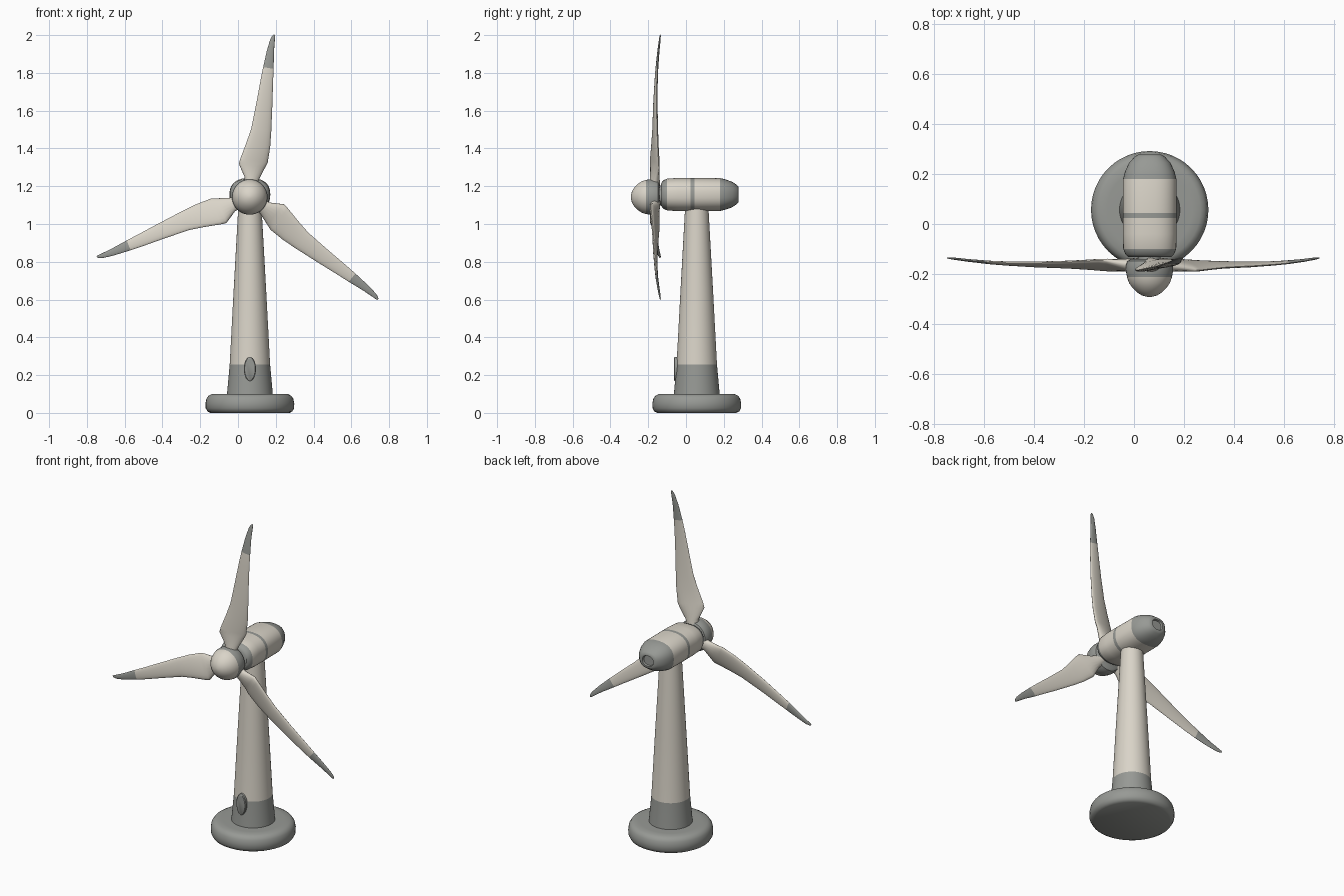
import bpy, bmesh, math
from mathutils import Matrix, Vector

if "Cube" in bpy.data.objects:
    bpy.data.objects.remove(bpy.data.objects["Cube"])

TOWER = Vector((0.063, 0.057, 0))
HUB = Vector((0.062, 0, 1.143))
TAU = math.tau


def material(name, rgb):
    m = bpy.data.materials.new(name)
    m.use_nodes = True
    m.diffuse_color = (*rgb, 1)
    bsdf = next(n for n in m.node_tree.nodes if n.type == 'BSDF_PRINCIPLED')
    bsdf.inputs["Base Color"].default_value = (*rgb, 1)
    bsdf.inputs["Roughness"].default_value = 0.7
    return m


CREAM = material("warm_white", (0.70, 0.66, 0.58))
GREY = material("stone_grey", (0.31, 0.32, 0.30))


def loft(name, rings, is_grey, angle=40):
    """Skin a list of rings, cap both ends; is_grey(face centre) picks the colour."""
    bm = bmesh.new()
    rows = [[bm.verts.new(p) for p in ring] for ring in rings]
    n = len(rows[0])
    for a, b in zip(rows, rows[1:]):
        for i in range(n):
            j = (i + 1) % n
            bm.faces.new((a[i], a[j], b[j], b[i]))
    bm.faces.new(rows[0])
    bm.faces.new(rows[-1])
    bmesh.ops.recalc_face_normals(bm, faces=bm.faces)
    for f in bm.faces:
        f.material_index = int(is_grey(f.calc_center_median()))
    mesh = bpy.data.meshes.new(name)
    bm.to_mesh(mesh)
    bm.free()
    mesh.materials.append(CREAM)
    mesh.materials.append(GREY)
    ob = bpy.data.objects.new(name, mesh)
    bpy.context.collection.objects.link(ob)
    bpy.ops.object.select_all(action='DESELECT')
    ob.select_set(True)
    bpy.context.view_layer.objects.active = ob
    bpy.ops.object.shade_smooth_by_angle(angle=math.radians(angle))
    return ob


def ring_z(r, z, n=48):
    return [(r * math.cos(TAU * i / n), r * math.sin(TAU * i / n), z) for i in range(n)]


def ring_y(w, h, y, power=2.0, n=40):
    """Superellipse ring around the y axis."""
    pts = []
    for i in range(n):
        c, s = math.cos(TAU * i / n), math.sin(TAU * i / n)
        pts.append((w * math.copysign(abs(c) ** (2 / power), c), y,
                    h * math.copysign(abs(s) ** (2 / power), s)))
    return pts


# Foundation and tower
base_profile = [(0.21, 0), (0.225, 0.008), (0.234, 0.025), (0.235, 0.05),
                (0.23, 0.075), (0.22, 0.09), (0.203, 0.099), (0.17, 0.101), (0.1, 0.101)]
base = loft("foundation", [ring_z(r, z) for r, z in base_profile], lambda c: True)
tower_profile = [(0.122, 0.09), (0.107, 0.255), (0.086, 0.65), (0.061, 1.1)]
tower = loft("tower", [ring_z(r, z) for r, z in tower_profile], lambda c: c.z < 0.255)
base.location = tower.location = TOWER

# Oval door at the foot of the tower
door = loft("door", [ring_y(0.028, 0.059, -0.064), ring_y(0.032, 0.064, -0.06),
                     ring_y(0.032, 0.064, 0)], lambda c: True)
door.location = (TOWER.x, 0, 0.233)

# Nacelle: half width, half height, y
nacelle_profile = [(0.086, 0.058, -0.132), (0.097, 0.074, -0.122), (0.106, 0.084, -0.1),
                   (0.108, 0.088, -0.04), (0.108, 0.088, 0.024), (0.108, 0.088, 0.044),
                   (0.107, 0.087, 0.18), (0.099, 0.08, 0.21), (0.083, 0.067, 0.245),
                   (0.06, 0.05, 0.27), (0.046, 0.04, 0.278), (0.036, 0.031, 0.278),
                   (0.032, 0.028, 0.268)]
nacelle = loft("nacelle", [ring_y(w, h, y, 2.4) for w, h, y in nacelle_profile],
               lambda c: c.y < -0.1 or 0.024 < c.y < 0.044 or c.y > 0.18)
nacelle.location = (TOWER.x, 0, 1.156)

# Spinner and shaft
spinner_profile = [(0.008, -0.292), (0.03, -0.286), (0.05, -0.274), (0.068, -0.256),
                   (0.082, -0.236), (0.09, -0.213), (0.094, -0.19), (0.094, -0.165),
                   (0.088, -0.148), (0.075, -0.141)]
spinner = loft("spinner", [ring_y(r, r, y) for r, y in spinner_profile], lambda c: c.y > -0.213)
shaft = loft("rotor_shaft", [ring_y(0.045, 0.045, -0.16), ring_y(0.045, 0.045, -0.11)],
             lambda c: True)
spinner.location = shaft.location = HUB

# Blades: radius, leading edge, trailing edge, thickness, chord slope, centre y
blade_sections = [
    (0.05, -0.035, 0.03, 0.06, 0.0, -0.165), (0.1, -0.043, 0.034, 0.05, 0.15, -0.165),
    (0.165, -0.084, 0.056, 0.036, 0.27, -0.165), (0.195, -0.08, 0.066, 0.032, 0.27, -0.165),
    (0.28, -0.062, 0.066, 0.027, 0.22, -0.164), (0.36, -0.048, 0.059, 0.024, 0.18, -0.163),
    (0.5, -0.042, 0.043, 0.02, 0.13, -0.162), (0.62, -0.039, 0.028, 0.016, 0.09, -0.158),
    (0.69, -0.036, 0.02, 0.014, 0.07, -0.154), (0.78, -0.03, 0.008, 0.011, 0.05, -0.146),
    (0.84, -0.022, 0.003, 0.009, 0.03, -0.139), (0.86, -0.015, 0.002, 0.007, 0, -0.137),
    (0.869, -0.008, 0.0, 0.004, 0, -0.136)]


def blade_ring(r, lead, trail, thick, slope, y, n=20):
    mid, half = (lead + trail) / 2, (trail - lead) / 2
    pts = []
    for i in range(n):
        a = TAU * i / n
        t = half * math.cos(a)
        pts.append((mid + t, y + t * slope + thick / 2 * math.sin(a), r))
    return pts


for k in range(3):
    blade = loft(f"blade_{k + 1}", [blade_ring(*s) for s in blade_sections],
                 lambda c: c.z > 0.69, 50)
    blade.matrix_world = (Matrix.Translation(HUB)
                          @ Matrix.Rotation(math.radians(8.9 + 120 * k), 4, 'Y'))
